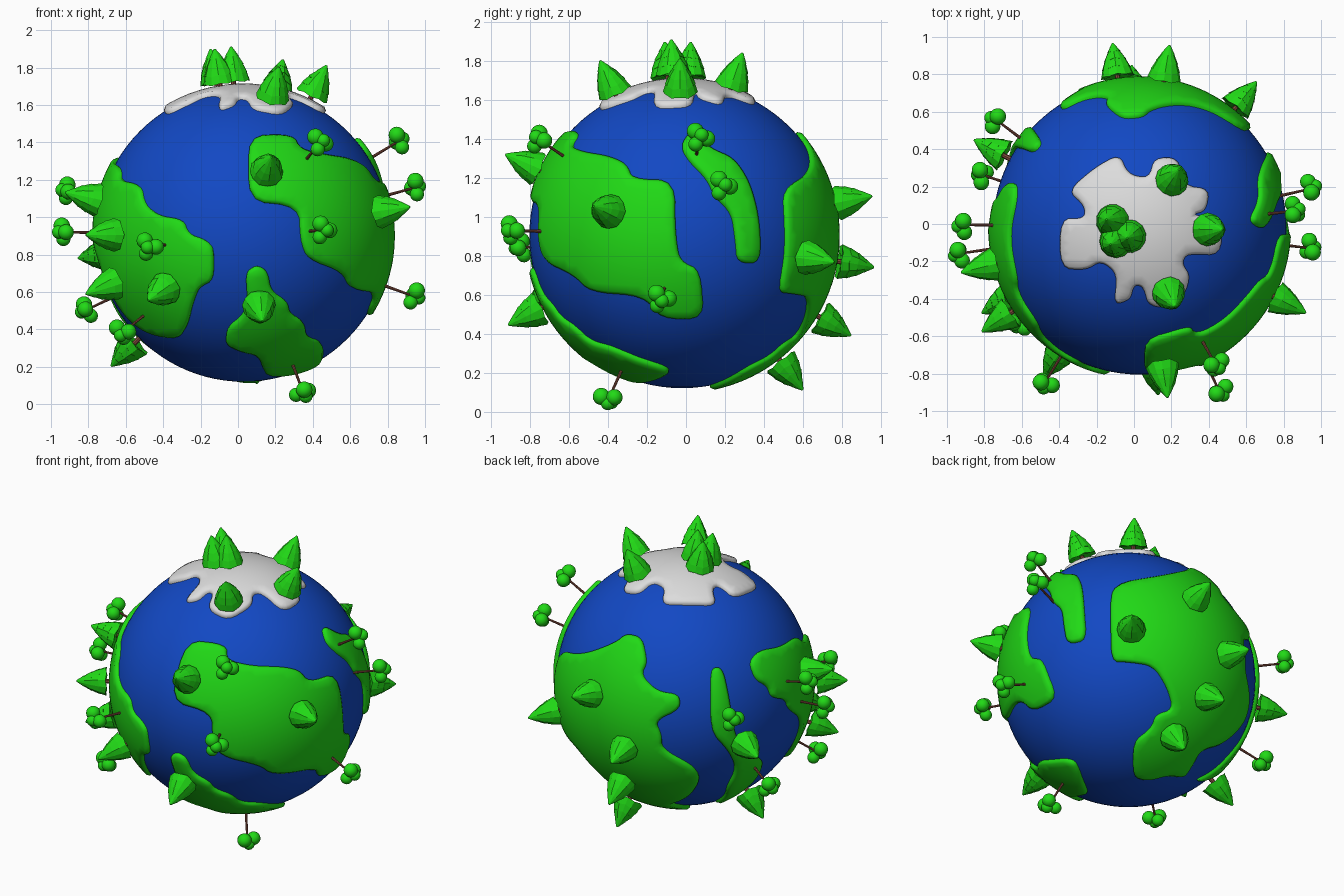
import bpy, bmesh, math
from mathutils import Vector, Matrix
from mathutils.geometry import delaunay_2d_cdt

cube = bpy.data.objects.get("Cube")
if cube:
    bpy.data.objects.remove(cube, do_unlink=True)

CENTER = Vector((0.03, -0.02, 0.905))
SEA, LAND, RIM = 0.785, 0.81, 0.797


def material(name, color):
    mat = bpy.data.materials.new(name)
    mat.use_nodes = True
    mat.diffuse_color = (*color, 1)
    bsdf = mat.node_tree.nodes["Principled BSDF"]
    bsdf.inputs["Base Color"].default_value = (*color, 1)
    bsdf.inputs["Roughness"].default_value = 0.7
    return mat


blue = material("ocean blue", (0.006, 0.065, 0.55))
green = material("grass green", (0.015, 0.7, 0.008))
white = material("ice white", (0.72, 0.72, 0.72))
brown = material("bark brown", (0.22, 0.07, 0.045))

# Projection planes: azimuth, elevation, origin across, origin up
PLANES = {
    "front": (0, 0, CENTER.x, CENTER.z),
    "side": (90, 0, CENTER.y, CENTER.z),
    "top": (0, 90, CENTER.x, CENTER.y),
    "under": (0, -90, 0, 0),
    "back_left": (215, 20, 0, 0),
    "back_low": (135, -30, 0, 0),
}


def direction(plane, h, v, radius):
    """Lift a point of a projection plane onto the globe, as a unit direction."""
    az, el, h0, v0 = PLANES[plane]
    az, el = math.radians(az), math.radians(el)
    out = Vector((math.sin(az) * math.cos(el), -math.cos(az) * math.cos(el), math.sin(el)))
    right = Vector((math.cos(az), math.sin(az), 0))
    up = out.cross(right)
    h, v = h - h0, v - v0
    depth = math.sqrt(max(0, radius * radius - h * h - v * v))
    return (out * depth + right * h + up * v).normalized()


def add_object(name, bm, mats, smooth=None):
    mesh = bpy.data.meshes.new(name)
    bm.to_mesh(mesh)
    bm.free()
    for mat in mats:
        mesh.materials.append(mat)
    obj = bpy.data.objects.new(name, mesh)
    bpy.context.collection.objects.link(obj)
    obj.location = CENTER
    if smooth:
        bpy.ops.object.select_all(action="DESELECT")
        obj.select_set(True)
        bpy.context.view_layer.objects.active = obj
        bpy.ops.object.shade_smooth_by_angle(angle=math.radians(smooth))
    return obj


def rounded(loop, rounds=2, step=0.035):
    """Cut the corners of a closed 2D loop, then split its long edges."""
    for _ in range(rounds):
        loop = [p.lerp(q, t) for p, q in zip(loop, loop[1:] + loop[:1]) for t in (0.22, 0.78)]
    fine = []
    for p, q in zip(loop, loop[1:] + loop[:1]):
        n = max(1, math.ceil((q - p).length / step))
        fine += [p.lerp(q, i / n) for i in range(n)]
    return fine


def land(name, mat, *runs):
    """Raised plate on the globe, bounded by runs of points in projection planes."""
    dirs = [direction(plane, h, v, LAND) for plane, pts in runs for h, v in pts]
    c = sum(dirs, Vector()).normalized()
    a = c.orthogonal().normalized()
    b = c.cross(a)

    def flatten(p):
        t = Vector((p.dot(a), p.dot(b)))
        return t.normalized() * c.angle(p)

    def wrap(uv):
        ang = uv.length
        if ang < 1e-6:
            return c.copy()
        return c * math.cos(ang) + (a * uv.x + b * uv.y) * (math.sin(ang) / ang)

    loop = rounded([flatten(p) for p in dirs])
    n = len(loop)

    def clear(p, gap):
        return all((p - q).length_squared > gap * gap for q in loop)

    # Ring just inside the rim, then an even grid for the middle
    pts = list(loop)
    for p, q in zip(loop, loop[1:] + loop[:1]):
        e = (q - p).normalized() * 0.022
        for s in (1, -1):
            ring = (p + q) / 2 + Vector((-e.y, e.x)) * s
            if clear(ring, 0.018):
                pts.append(ring)
    reach = max(p.length for p in loop)
    steps = int(reach / 0.05) + 1
    for i in range(-steps, steps + 1):
        for j in range(-steps, steps + 1):
            p = Vector((i, j)) * 0.05
            if clear(p, 0.05):
                pts.append(p)
    edges = [(i, (i + 1) % n) for i in range(n)]
    res = delaunay_2d_cdt(pts, edges, [], 1, 1e-5)
    bm = bmesh.new()
    verts = [bm.verts.new(wrap(p) * LAND) for p in res[0]]
    for f in res[2]:
        bm.faces.new([verts[i] for i in f])
    bmesh.ops.delete(bm, geom=[v for v in bm.verts if not v.link_faces], context="VERTS")
    border = [e for e in bm.edges if e.is_boundary]
    for v in {v for e in border for v in e.verts}:
        v.co *= RIM / LAND
    skirt = bmesh.ops.extrude_edge_only(bm, edges=border)["geom"]
    for v in skirt:
        if isinstance(v, bmesh.types.BMVert):
            v.co *= 0.765 / RIM
    return add_object(name, bm, [mat], 80)


# Ocean globe
bm = bmesh.new()
bmesh.ops.create_uvsphere(bm, u_segments=96, v_segments=48, radius=SEA)
add_object("ocean_globe", bm, [blue], 60)

# Continents
land("front_continent", green,
     ("front", [(.04, 1.44), (.3, 1.45), (.34, 1.37)]),
     ("side", [(-.53, 1.34), (-.4, 1.32), (-.31, 1.28), (-.28, 1.2), (-.05, 1.19), (-.05, .88),
               (-.03, .77), (.08, .72), (.1, .47), (-.13, .47), (-.22, .59), (-.5, .61)]),
     ("front", [(.57, .7), (.38, .77), (.34, .88), (.33, 1.06), (.04, 1.09)]))
land("south_continent", green,
     ("front", [(.04, .7), (.1, .74), (.16, .71), (.18, .6), (.27, .54), (.28, .48), (.36, .43),
                (.37, .35), (.46, .32)]),
     ("under", [(.43, .13), (.39, .06), (.31, .1), (.13, .23)]),
     ("front", [(.14, .17), (.11, .25), (.01, .27), (-.07, .31), (-.06, .4), (.03, .47), (.05, .56)]))
land("left_continent", green,
     ("front", [(-.64, 1.2), (-.53, 1.18), (-.51, 1.07), (-.43, 1.01), (-.3, .99), (-.27, .91),
                (-.18, .88), (-.13, .83), (-.13, .66), (-.21, .62), (-.24, .55), (-.27, .42),
                (-.32, .34), (-.47, .36), (-.6, .45)]),
     ("back_left", [(.74, -.24), (.66, -.16), (.64, -.09), (.55, -.07), (.53, 0), (.45, .05),
                    (.41, .16), (.47, .23), (.6, .24), (.7, .29)]))
land("narrow_continent", green,
     ("back_left", [(.16, .13), (.24, .14), (.28, -.04), (.31, -.26), (.36, -.38), (.46, -.44),
                    (.5, -.5), (.46, -.59), (.37, -.68)]),
     ("under", [(-.36, -.2)]),
     ("back_left", [(.26, -.72), (.27, -.65), (.33, -.52), (.28, -.4), (.16, -.26)]))
land("back_continent", green,
     ("back_left", [(-.26, .32), (-.36, .34), (-.43, .28)]),
     ("back_low", [(.26, .64), (-.03, .6), (-.05, .44), (-.05, .12), (.07, .11), (.22, .08), (.3, -.06),
                   (.33, -.2), (.22, -.23), (.19, -.31), (.06, -.4), (.04, -.61), (.13, -.64),
                   (.26, -.61), (.35, -.63), (.41, -.56), (.47, -.46), (.6, -.43)]),
     ("back_left", [(.11, -.58), (.05, -.49), (-.14, -.38), (-.14, -.3), (-.18, -.2), (-.02, -.12),
                    (-.03, -.03), (-.17, -.01), (-.27, .09), (-.23, .17)]))
land("right_continent", green,
     ("side", [(-.03, 1.37), (.02, 1.45), (.13, 1.36), (.25, 1.31), (.33, 1.19), (.38, 1.01),
               (.39, .76), (.27, .76), (.26, .88), (.24, 1.02), (.15, 1.11), (.11, 1.2), (.02, 1.29)]))

# Polar ice cap
land("ice_cap", white,
     ("top", [(-.08, .38), (-.03, .27), (.08, .25), (.11, .36), (.24, .36), (.27, .21), (.41, .19),
              (.39, .07), (.31, .05), (.48, .03), (.47, -.17), (.29, -.16), (.26, -.21), (.31, -.29),
              (.24, -.45), (.08, -.45), (.05, -.34), (0, -.33), (-.02, -.41), (-.11, -.44),
              (-.09, -.27), (-.18, -.2), (-.26, -.25), (-.4, -.24), (-.4, .03), (-.27, .03),
              (-.27, .1), (-.36, .18), (-.21, .31)]))


def post(bm, r1, r2, low, high):
    """Brown trunk along the local z axis."""
    res = bmesh.ops.create_cone(bm, segments=8, radius1=r1, radius2=r2, depth=high - low,
                                cap_ends=True, matrix=Matrix.Translation((0, 0, (low + high) / 2)))
    for f in {f for v in res["verts"] for f in v.link_faces}:
        f.material_index = 1


# Conifer: faceted tiers turned around the trunk
def conifer_mesh():
    bm = bmesh.new()
    profile = [(.03, .835), (.09, .822), (.076, .868), (.079, .868), (.058, .914), (.061, .914),
               (.034, .962), (.036, .962), (.005, 1.01)]
    sides = 12
    rings = []
    for r, z in profile:
        rings.append([bm.verts.new((r * math.cos(math.tau * i / sides), r * math.sin(math.tau * i / sides),
                                    z + (.008 if i % 2 and r > .05 else 0))) for i in range(sides)])
    for low, high in zip(rings, rings[1:]):
        for i in range(sides):
            j = (i + 1) % sides
            bm.faces.new((low[i], low[j], high[j], high[i]))
    bm.faces.new(rings[-1])
    bm.faces.new(rings[0][::-1])
    post(bm, .016, .013, .76, .84)
    return bm


# Round tree: thin trunk with a cluster of leaf balls
def round_tree_mesh():
    bm = bmesh.new()
    for k, (off, z, r) in enumerate([(.04, .965, .042), (.04, .98, .044), (.042, .97, .038), (.008, 1.0, .036)]):
        ang = math.tau * k / 3
        spot = Matrix.Translation((off * math.cos(ang), off * math.sin(ang), z))
        bmesh.ops.create_icosphere(bm, subdivisions=3, radius=r, matrix=spot)
    post(bm, .009, .006, .76, .97)
    return bm


def plant(name, bm, radius, spots, smooth=None):
    """Stand linked copies of one tree on the globe, pointing outward."""
    first = add_object(name, bm, [green, brown], smooth)
    count = 0
    for plane, pts in spots:
        for h, v in pts:
            obj = first if count == 0 else first.copy()
            if count:
                bpy.context.collection.objects.link(obj)
            obj.name = f"{name}_{count + 1}"
            d = direction(plane, h, v, radius)
            obj.rotation_euler = d.to_track_quat("Z", "Y").to_euler()
            count += 1


plant("conifer", conifer_mesh(), 0.91, [
    ("top", [(-.13, .02), (-.11, -.1), (-.03, -.07), (.22, .26), (.43, -.03), (.2, -.4)]),
    ("front", [(.165, 1.28), (.12, .49), (-.43, .59), (-.73, .905), (-.73, .62), (-.83, 1.11)]),
    ("side", [(-.43, 1.04)]),
    ("back_low", [(.52, .52), (.1, .34), (.72, .14), (.58, -.14), (.35, -.4)]),
    ("back_left", [(.41, -.38), (.44, -.76)])])
plant("round_tree", round_tree_mesh(), 0.98, [
    ("front", [(.44, 1.4), (.46, .93), (-.48, .84), (.35, .06), (-.62, .38), (-.94, .92)]),
    ("side", [(.07, 1.41), (.19, 1.16), (-.13, .575)]),
    ("back_left", [(.3, -.175), (.77, .03), (.53, -.625)])], 40)
